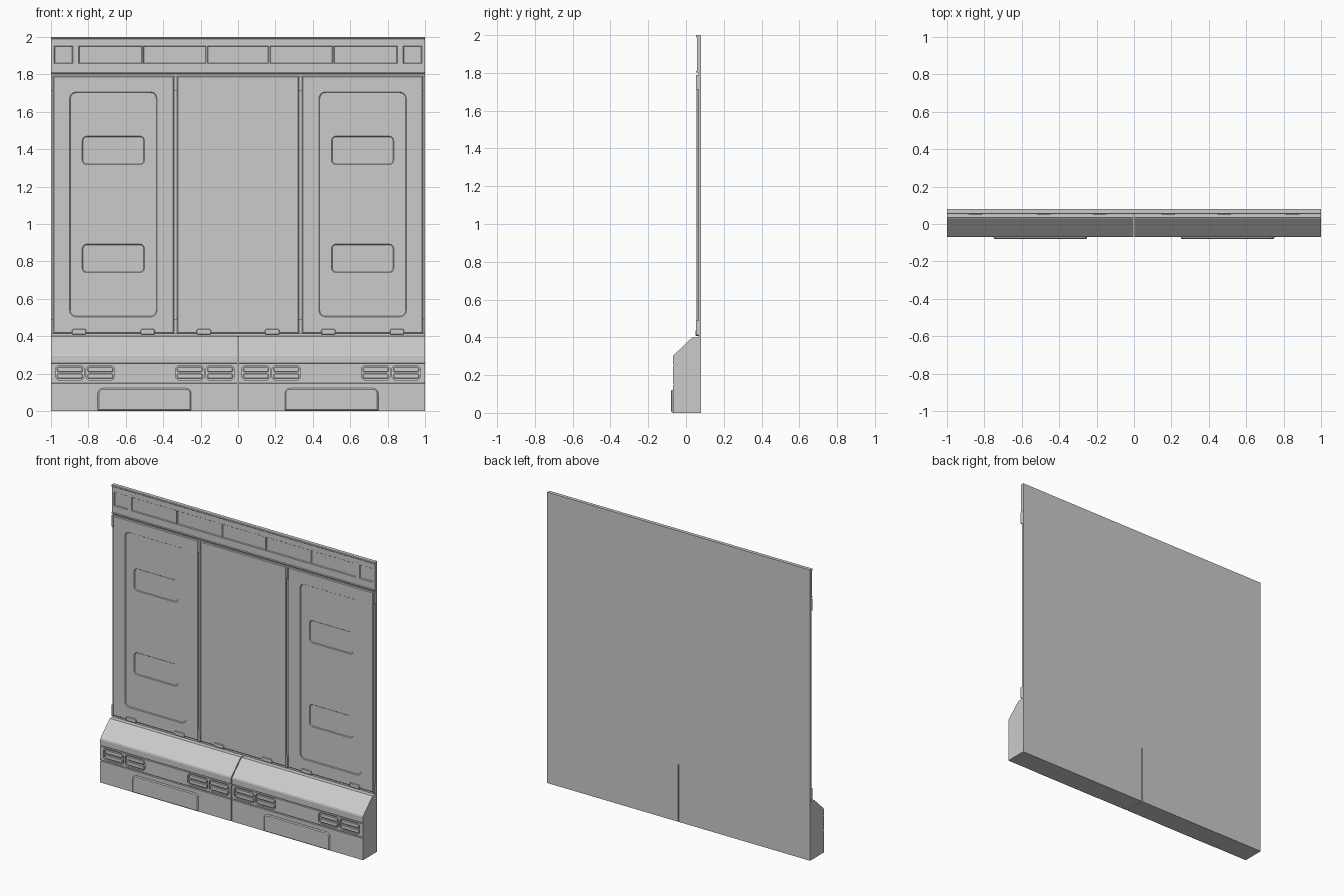
import bpy, bmesh, math

if "Cube" in bpy.data.objects:
    bpy.data.objects.remove(bpy.data.objects["Cube"])

def rounded(x0, x1, z0, z1, r, inset=0, corners=(1, 1, 1, 1), seg=5):
    """Rounded rectangle outline in XZ; corners run bottom-left, counter-clockwise."""
    x0, x1, z0, z1 = x0 + inset, x1 - inset, z0 + inset, z1 - inset
    r = max(r - inset, 0.0005)
    pts = []
    for i, (cx, cz, sx, sz) in enumerate(((x0, z0, 1, 1), (x1, z0, -1, 1),
                                          (x1, z1, -1, -1), (x0, z1, 1, -1))):
        if r <= 0.0005 or not corners[i]:
            pts.append((cx, cz))
            continue
        for k in range(seg + 1):
            a = math.pi + (i + k / seg) * math.pi / 2
            pts.append((cx + sx * r + r * math.cos(a), cz + sz * r + r * math.sin(a)))
    return pts

def prism(bm, rect, y0, y1, r=0, b=0, corners=(1, 1, 1, 1)):
    """Plate between y0 and y1, chamfered by b at the y1 end."""
    rings = [(y0, 0), (y1, 0)]
    if b:
        rings = [(y0, 0), (y1 - math.copysign(b, y1 - y0), 0), (y1, b)]
    loops = [[bm.verts.new((x, y, z)) for x, z in rounded(*rect, r, i, corners)]
             for y, i in rings]
    n = len(loops[0])
    faces = [bm.faces.new(loops[0]), bm.faces.new(loops[-1])]
    for p, q in zip(loops, loops[1:]):
        faces += [bm.faces.new((p[k], p[(k + 1) % n], q[(k + 1) % n], q[k])) for k in range(n)]
    bmesh.ops.recalc_face_normals(bm, faces=faces)

def finish(name, bm):
    me = bpy.data.meshes.new(name)
    bm.to_mesh(me)
    bm.free()
    ob = bpy.data.objects.new(name, me)
    bpy.context.collection.objects.link(ob)
    return ob

def plates(name, rects, y0, y1, **kw):
    bm = bmesh.new()
    for rect in rects:
        prism(bm, rect, y0, y1, **kw)
    return finish(name, bm)

def cut(ob, cutter):
    mod = ob.modifiers.new("cut", 'BOOLEAN')
    mod.object, mod.operation, mod.solver = cutter, 'DIFFERENCE', 'EXACT'
    dg = bpy.context.evaluated_depsgraph_get()
    me = bpy.data.meshes.new_from_object(ob.evaluated_get(dg))
    ob.modifiers.clear()
    ob.data = me
    bpy.data.objects.remove(cutter)

def mirrored(rects):
    return [r for a in rects for r in (a, (-a[1], -a[0], a[2], a[3]))]

# Backing sheet behind the panels
plates("backing_wall", [(-1, 1, 0.395, 1.998)], 0.08, 0.067)

# Three wall panels with sunken fields on the outer two
plates("centre_panel", [(-0.325, 0.325, 0.415, 1.79)], 0.07, 0.055, b=0.004)
for name, s in (("left_panel", 0), ("right_panel", 1)):
    pick = lambda r: [mirrored([r])[1 - s]]
    panel = plates(name, pick((0.343, 0.988, 0.415, 1.79)), 0.07, 0.055, b=0.004)
    cut(panel, plates("field_cutter", pick((0.433, 0.9, 0.503, 1.706)), 0.03, 0.061,
                      r=0.035, b=0.004))
    # Shallow grips inside the sunken field
    for z in (0.74, 1.317):
        cut(panel, plates("grip_cutter", pick((0.5, 0.833, z, z + 0.153)), 0.05, 0.066,
                          r=0.025, b=0.004))

# Hinge clips in the gaps and small feet along the bottom edge
clips = [(a, b, z, z + 0.078) for a, b in ((0.327, 0.341), (0.989, 0.999)) for z in (0.412, 1.712)]
plates("hinge_clips", mirrored(clips), 0.07, 0.053)
feet = [(x - 0.038, x + 0.038, 0.408, 0.438) for x in (0.183, 0.483, 0.85)]
plates("panel_feet", mirrored(feet), 0.07, 0.051, r=0.008, b=0.003)

# Header strip with a row of shallow windows and two lips
header = plates("header", [(-1, 1, 1.806, 1.995)], 0.075, 0.058)
wins = mirrored([(0.883, 0.983, 1.858, 1.952), (0.513, 0.852, 1.858, 1.952),
                 (0.17, 0.507, 1.858, 1.952)]) + [(-0.164, 0.164, 1.858, 1.952)]
cut(header, plates("window_cutter", wins, 0.03, 0.064, b=0.004))
plates("header_lips", [(-1, 1, 1.988, 2), (-1, 1, 1.801, 1.811)], 0.08, 0.053, b=0.003)

# Base: two halves extruded from one side profile, with two grooves
profile = [(0.08, 0), (-0.07, 0), (-0.07, 0.148), (-0.062, 0.15), (-0.062, 0.154),
           (-0.07, 0.156), (-0.07, 0.248), (-0.062, 0.25), (-0.062, 0.254), (-0.07, 0.256),
           (-0.07, 0.295), (-0.067, 0.304), (0.026, 0.393), (0.036, 0.4), (0.08, 0.4)]
starts = (0.02, 0.182, 0.66, 0.823)
vents = [(x, x + 0.152, 0.166, 0.242) for x in starts]
slats = [(x + 0.008, x + 0.144, z, z + 0.027) for x in starts for z in (0.173, 0.208)]
for name, s in (("left", 0), ("right", 1)):
    bm = bmesh.new()
    x0, x1 = ((-1, -0.003), (0.003, 1))[s]
    a, b = ([bm.verts.new((x, y, z)) for y, z in profile] for x in (x0, x1))
    n = len(profile)
    bm.faces.new(a)
    bm.faces.new(b)
    for k in range(n):
        bm.faces.new((a[k], a[(k + 1) % n], b[(k + 1) % n], b[k]))
    bmesh.ops.recalc_face_normals(bm, faces=bm.faces)
    base = finish(name + "_base", bm)
    cut(base, plates("vent_cutter", mirrored(vents)[1 - s::2], -0.1, -0.059, r=0.02))

# Vent slats and kick pads
plates("vent_slats", mirrored(slats), -0.055, -0.068, r=0.01, b=0.003)
plates("kick_pads", mirrored([(0.25, 0.75, 0.002, 0.122)]), -0.06, -0.08, r=0.03, b=0.006,
       corners=(0, 0, 1, 1))
